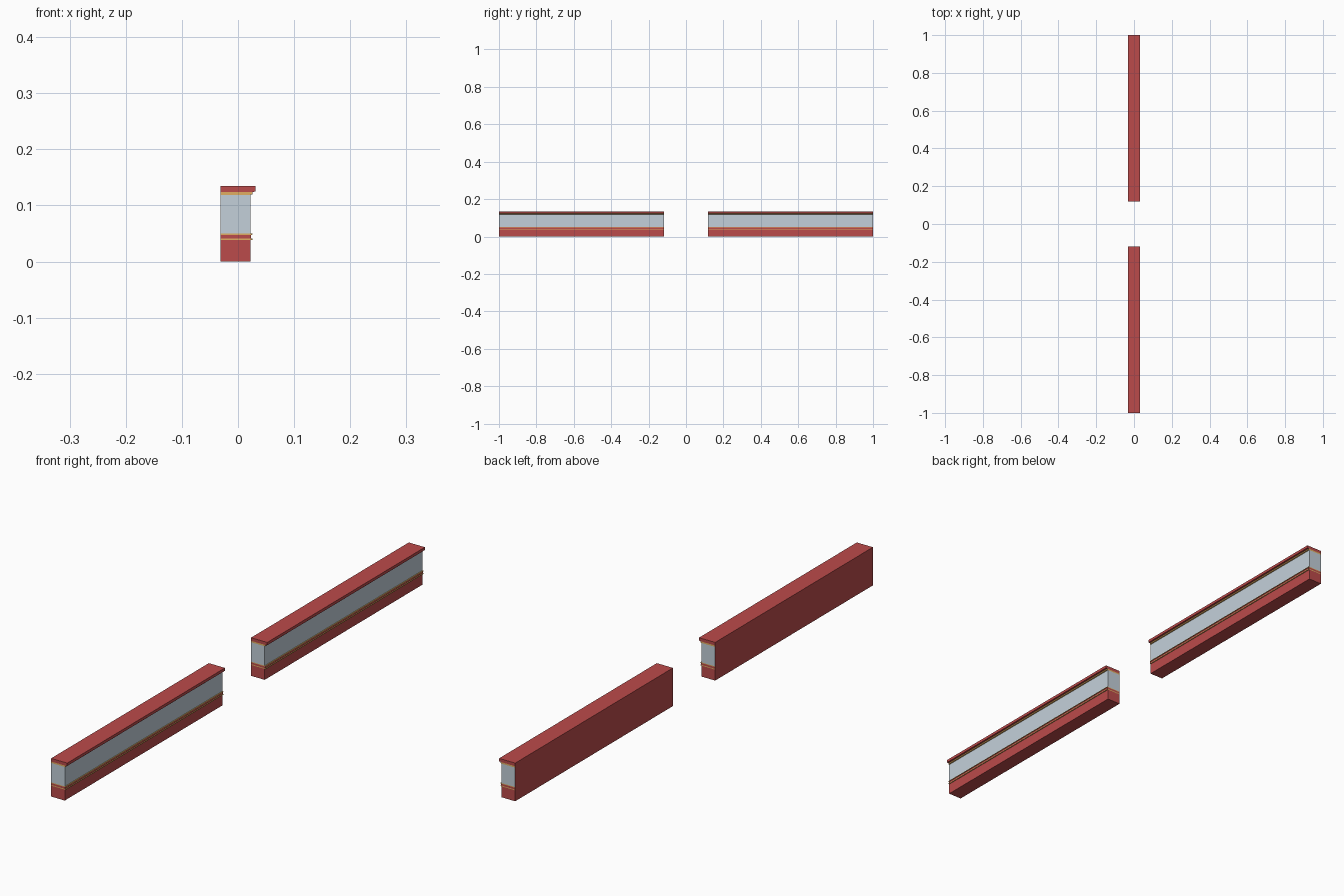
import bpy, bmesh

if "Cube" in bpy.data.objects:
    bpy.data.objects.remove(bpy.data.objects["Cube"])

BACK = -0.0315          # flat rear plane
FACE = 0.022            # main front plane
Y0, Y1 = 0.118, 1.0     # extent of one wall section


def material(name, rgb):
    m = bpy.data.materials.new(name)
    m.diffuse_color = (*rgb, 1)
    m.use_nodes = True
    m.node_tree.nodes["Principled BSDF"].inputs["Base Color"].default_value = m.diffuse_color
    return m


red = material("red", (0.50, 0.07, 0.07))
gold = material("gold", (0.75, 0.42, 0.12))
grey = material("pale_grey", (0.55, 0.63, 0.70))


def band(name, mat, profile, closed_bottom=False, closed_top=False):
    """Extrude a front profile (x, z) along y, with ends and a red back;
    faces hidden between stacked bands are left out."""
    bm = bmesh.new()
    zs = [z for _, z in profile]
    outline = [(BACK, zs[0])] + profile + [(BACK, zs[-1])]
    near = [bm.verts.new((x, Y0, z)) for x, z in outline]
    far = [bm.verts.new((x, Y1, z)) for x, z in outline]
    n = len(outline)
    for i in range(n):
        if (i == 0 and not closed_bottom) or (i == n - 2 and not closed_top):
            continue
        j = (i + 1) % n
        f = bm.faces.new((near[i], far[i], far[j], near[j]))
        f.material_index = 1 if i == n - 1 else 0
    bm.faces.new(near)
    bm.faces.new(far[::-1])
    bmesh.ops.recalc_face_normals(bm, faces=bm.faces)
    # open bands: make sure the front faces point outward
    front = max(bm.faces, key=lambda f: f.calc_center_median().x)
    if front.normal.x < -0.01:
        bmesh.ops.reverse_faces(bm, faces=bm.faces)
    me = bpy.data.meshes.new(name)
    bm.to_mesh(me)
    bm.free()
    me.materials.append(mat)
    me.materials.append(red)
    ob = bpy.data.objects.new(name, me)
    bpy.context.collection.objects.link(ob)
    # second section on the other side of the gap
    mir = ob.modifiers.new("mirror", 'MIRROR')
    mir.use_axis = (False, True, False)
    mir.use_clip = False
    mir.use_mirror_merge = False


# Lower wall
band("base", red, [(FACE, 0), (FACE, 0.0385)], closed_bottom=True)

# Middle rail: red strip between two gold beads
band("lower_bead", gold, [(FACE, 0.0385), (0.0255, 0.0385), (0.0255, 0.041), (0.0235, 0.0415)])
band("rail", red, [(0.0235, 0.0415), (0.0235, 0.0475)])
band("upper_bead", gold, [(0.0235, 0.0475), (0.0255, 0.048), (0.0255, 0.0502), (FACE, 0.0502)])

# Pale upper panel
band("panel", grey, [(FACE, 0.0502), (FACE, 0.119)])

# Gold moulding under the coping
band("moulding", gold, [(FACE, 0.119), (0.0255, 0.120), (0.0255, 0.124)])

# Overhanging coping
band("coping", red, [(0.0255, 0.124), (0.0315, 0.125), (0.0315, 0.135)], closed_top=True)
